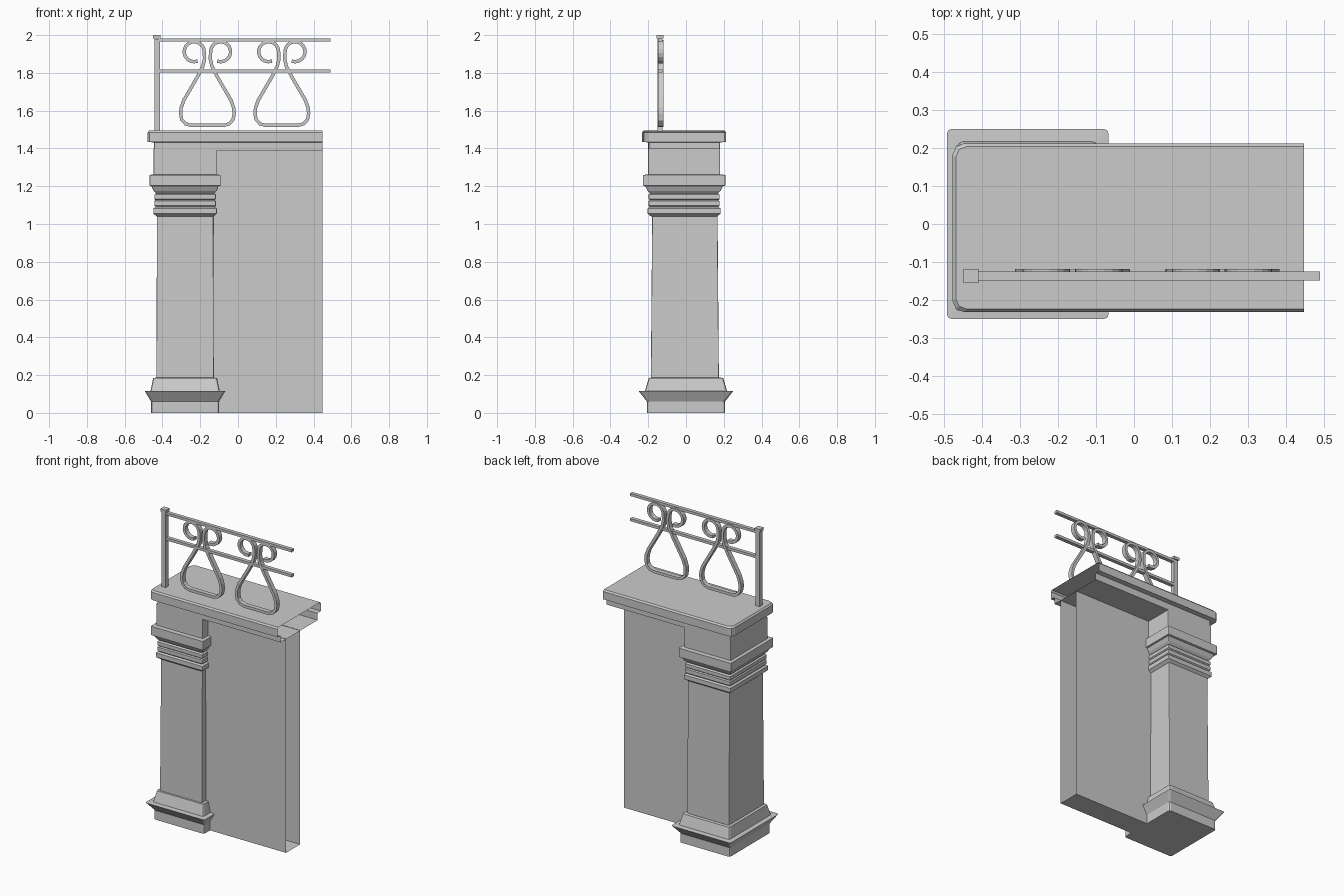
import bpy, bmesh, math

if "Cube" in bpy.data.objects:
    bpy.data.objects.remove(bpy.data.objects["Cube"])


def finish(bm, name, flip_check=True):
    if flip_check:
        bmesh.ops.recalc_face_normals(bm, faces=bm.faces)
    me = bpy.data.meshes.new(name)
    bm.to_mesh(me)
    bm.free()
    ob = bpy.data.objects.new(name, me)
    bpy.context.collection.objects.link(ob)
    return ob


def outline(x0, x1, y0, y1, r, square_right=False, seg=2):
    """Rectangle with rounded corners, listed from lower right, clockwise."""
    pts = []
    corners = [(x0, y0, 1, 1, 270), (x0, y1, 1, -1, 180),
               (x1, y1, -1, -1, 90), (x1, y0, -1, 1, 0)]
    for cx, cy, sx, sy, a0 in corners:
        if square_right and sx < 0:
            pts.append((cx, cy))
            continue
        for i in range(seg + 1):
            a = math.radians(a0 - 90 * i / seg)
            pts.append((cx + sx * r + r * math.cos(a), cy + sy * r + r * math.sin(a)))
    return pts


def loft(name, rings, open_gap=None, bottom=True, top=True):
    """Skin a stack of (z, outline) rings; open_gap is a side left out."""
    bm = bmesh.new()
    loops = [[bm.verts.new((x, y, z)) for x, y in pts] for z, pts in rings]
    n = len(loops[0])
    for a, b in zip(loops, loops[1:]):
        for i in range(n):
            if i != open_gap:
                j = (i + 1) % n
                bm.faces.new((a[i], a[j], b[j], b[i]))
    if bottom:
        bm.faces.new(loops[0])
    if top:
        bm.faces.new(loops[-1][::-1])
    return finish(bm, name)


def column_part(name, rows, cy, r, bottom=False):
    cx = -0.28
    return loft(name, [(z, outline(cx - hx, cx + hx, cy - hy, cy + hy, r))
                       for z, hx, hy in rows], bottom=bottom, top=False)


def box(name, x0, x1, y0, y1, z0, z1):
    bm = bmesh.new()
    bmesh.ops.create_cube(bm, size=1)
    for v in bm.verts:
        v.co = ((x0 + x1) / 2 + v.co.x * (x1 - x0),
                (y0 + y1) / 2 + v.co.y * (y1 - y0),
                (z0 + z1) / 2 + v.co.z * (z1 - z0))
    return finish(bm, name)


# Flared column base
column_part("column_base", [
    (0, .18, .207), (.06, .18, .207), (.115, .213, .25), (.117, .183, .217),
    (.185, .169, .197), (.187, .15, .178)], 0, .012, bottom=True)

# Slightly tapered shaft
column_part("column_shaft", [(.185, .152, .18), (1.045, .149, .173)], -.006, .004)

# Moulded capital and neck block
column_part("column_capital", [
    (1.04, .15, .175), (1.055, .168, .193), (1.083, .168, .193), (1.09, .156, .182),
    (1.097, .163, .188), (1.121, .163, .188), (1.127, .157, .182), (1.133, .163, .188),
    (1.155, .163, .188), (1.162, .154, .179), (1.175, .166, .192), (1.2, .178, .206),
    (1.203, .188, .218), (1.26, .188, .218), (1.262, .167, .19), (1.4, .167, .19)],
    -.01, .004)

# Thin wall panel, open at the right end where the next section joins
wall = [(-.2, -.145), (-.2, 0), (.447, 0), (.447, -.145)]
loft("wall_panel", [(0, wall), (1.39, wall)], open_gap=2, top=False)

# Coping with stepped ledge, open at the right end
END = .447
cap_rows = [(1.388, -.445, .19, .012), (1.432, -.445, .19, .012),
            (1.434, -.478, .222, .03), (1.485, -.478, .222, .03),
            (1.495, -.469, .214, .028)]
cap_rings = [(z, outline(x0, END, -.01 - hy, -.01 + hy, r, True))
             for z, x0, hy, r in cap_rows]
loft("coping", cap_rings, open_gap=len(cap_rings[0][1]) - 2)

# Railing post with cap
box("rail_post", -.443, -.414, -.152, -.124, 1.49, 1.98)
box("rail_post_cap", -.449, -.409, -.156, -.118, 1.982, 2.0)

# Horizontal rails
for name, z0, z1 in (("top_rail", 1.965, 1.982), ("middle_rail", 1.802, 1.819)):
    box(name, -.42, .49, -.149, -.125, z0, z1)

# Right half of the scroll centreline, ending in a curl
half = [(.085, 1.522), (.115, 1.53), (.136, 1.553), (.142, 1.585), (.139, 1.615),
        (.125, 1.655), (.09, 1.715), (.052, 1.78), (.024, 1.835), (.015, 1.875)]
half += [(.07 + .053 * math.cos(a), 1.912 + .053 * math.sin(a))
         for a in (math.radians(180 - 290 * i / 14) for i in range(15))]
path = [(-x, z) for x, z in reversed(half)] + half


def scroll(name, cx, y0=-.148, y1=-.118, t=.009):
    bm = bmesh.new()
    rings = []
    for i, (x, z) in enumerate(path):
        a, b = path[max(i - 1, 0)], path[min(i + 1, len(path) - 1)]
        dx, dz = b[0] - a[0], b[1] - a[1]
        k = t / math.hypot(dx, dz)
        nx, nz = -dz * k, dx * k
        rings.append([bm.verts.new((cx + x + s * nx, y, z + s * nz))
                      for s, y in ((1, y0), (1, y1), (-1, y1), (-1, y0))])
    for a, b in zip(rings, rings[1:]):
        for i in range(4):
            j = (i + 1) % 4
            bm.faces.new((a[i], a[j], b[j], b[i]))
    bm.faces.new(rings[0])
    bm.faces.new(rings[-1][::-1])
    ob = finish(bm, name)
    for p in ob.data.polygons:
        p.use_smooth = False


# Two wrought scrolls
scroll("left_scroll", -.162)
scroll("right_scroll", .232)
